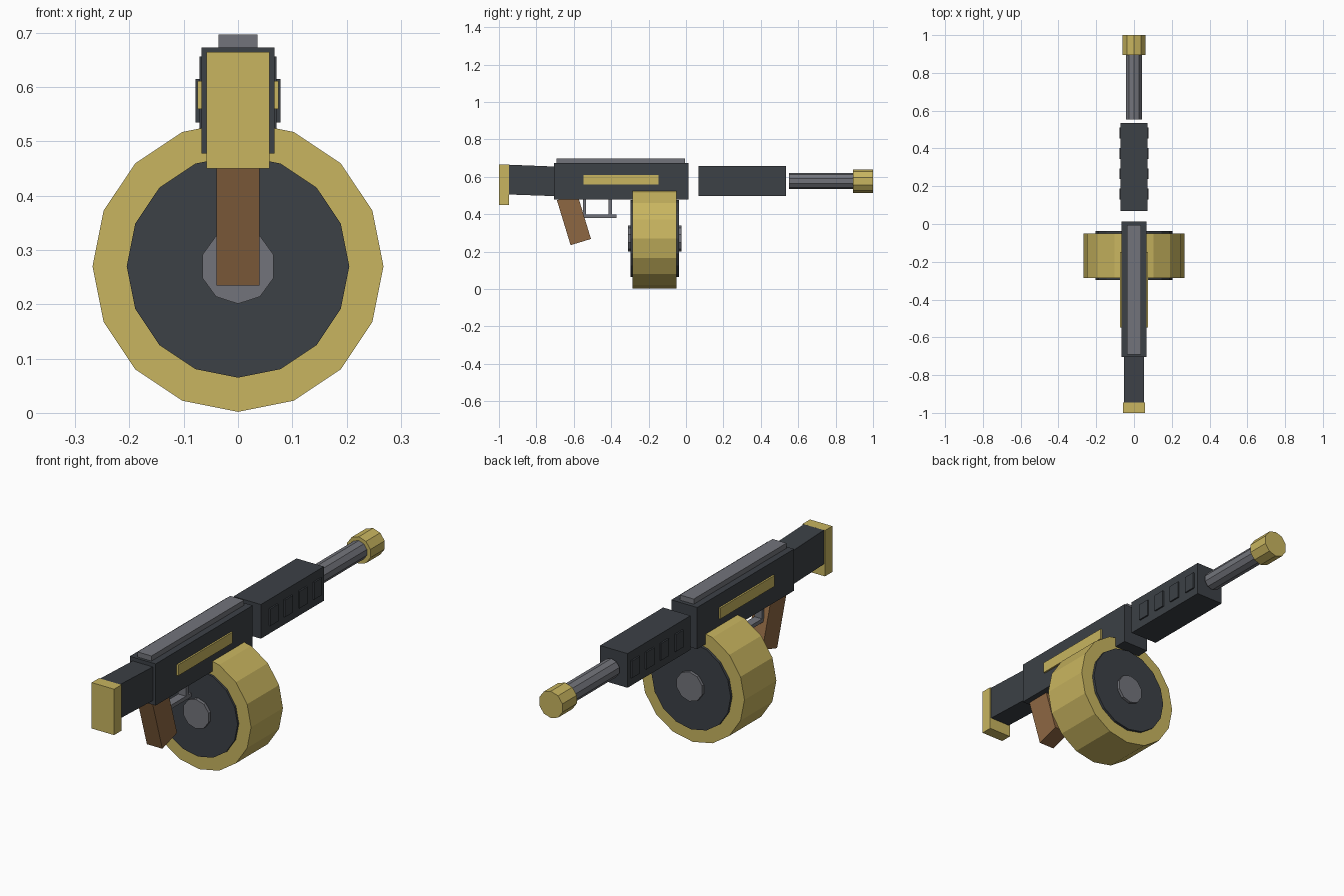
import bpy, bmesh, math
from mathutils import Matrix, Vector

cube = bpy.data.objects.get("Cube")
if cube:
    bpy.data.objects.remove(cube, do_unlink=True)


def make_material(name, color):
    m = bpy.data.materials.new(name)
    m.use_nodes = True
    m.diffuse_color = (*color, 1)
    m.node_tree.nodes["Principled BSDF"].inputs["Base Color"].default_value = (*color, 1)
    return m


GOLD = make_material("gold", (0.58, 0.46, 0.115))
DARK = make_material("dark_steel", (0.045, 0.052, 0.061))
GREY = make_material("grey_steel", (0.17, 0.175, 0.198))
WOOD = make_material("wood", (0.27, 0.135, 0.055))


def finish(name, bm, material):
    bmesh.ops.recalc_face_normals(bm, faces=bm.faces[:])
    mesh = bpy.data.meshes.new(name)
    bm.to_mesh(mesh)
    bm.free()
    mesh.materials.append(material)
    ob = bpy.data.objects.new(name, mesh)
    bpy.context.collection.objects.link(ob)
    return ob


def side_profile(name, points, half_width, material, x=0):
    """Extrude a (y, z) outline across x."""
    bm = bmesh.new()
    face = bm.faces.new([bm.verts.new((x - half_width, y, z)) for y, z in points])
    ext = bmesh.ops.extrude_face_region(bm, geom=[face])
    verts = [v for v in ext["geom"] if isinstance(v, bmesh.types.BMVert)]
    bmesh.ops.translate(bm, verts=verts, vec=Vector((2 * half_width, 0, 0)))
    return finish(name, bm, material)


def box(name, half_width, y0, y1, z0, z1, material, x=0):
    return side_profile(name, [(y0, z0), (y1, z0), (y1, z1), (y0, z1)],
                        half_width, material, x)


def cylinder(name, radius, y0, y1, z, sides, material):
    """Cylinder along y with a vertex pointing straight down."""
    bm = bmesh.new()
    bmesh.ops.create_cone(bm, cap_ends=True, segments=sides, radius1=radius,
                          radius2=radius, depth=y1 - y0)
    # Put one corner on the local axis that becomes vertical
    low = min(bm.verts, key=lambda v: v.co.y)
    turn = -math.pi / 2 - math.atan2(low.co.y, low.co.x)
    mat = (Matrix.Translation((0, (y0 + y1) / 2, z))
           @ Matrix.Rotation(math.pi / 2, 4, 'X') @ Matrix.Rotation(turn, 4, 'Z'))
    bmesh.ops.transform(bm, matrix=mat, verts=bm.verts[:])
    return finish(name, bm, material)


# Receiver and top rail
box("receiver", 0.067, -0.705, 0.013, 0.478, 0.673, DARK)
box("top_rail", 0.036, -0.692, -0.006, 0.67, 0.697, GREY)

# Stock and butt plate
side_profile("stock", [(-0.95, 0.506), (-0.7, 0.497), (-0.7, 0.655), (-0.95, 0.665)],
             0.052, DARK)
box("butt_plate", 0.058, -1.0, -0.946, 0.45, 0.665, GOLD)

# Handguard, barrel and muzzle
box("handguard", 0.071, 0.068, 0.534, 0.497, 0.657, DARK)
cylinder("barrel", 0.044, 0.552, 0.91, 0.578, 10, GREY)
cylinder("muzzle", 0.063, 0.894, 1.0, 0.577, 10, GOLD)

# Side plates and vent plates on both sides
for side, sx in (("left", 1), ("right", -1)):
    box("side_plate_" + side, 0.005, -0.549, -0.147, 0.56, 0.611, GOLD, sx * 0.07)
    for i in range(4):
        y = 0.158 + 0.108 * i
        box(f"vent_{side}_{i + 1}", 0.0045, y - 0.029, y + 0.029, 0.535, 0.615,
            DARK, sx * 0.0735)

# Drum magazine with end discs and hubs
cylinder("drum", 0.268, -0.286, -0.05, 0.27, 16, GOLD)
cylinder("drum_discs", 0.205, -0.296, -0.038, 0.27, 16, DARK)
cylinder("drum_hubs", 0.069, -0.311, -0.025, 0.27, 10, GREY)

# Slanted grip
side_profile("grip", [(-0.617, 0.235), (-0.508, 0.268), (-0.581, 0.508), (-0.69, 0.475)],
             0.04, WOOD)

# Trigger guard
box("guard_bar", 0.02, -0.55, -0.372, 0.38, 0.398, GREY)
box("guard_rear_post", 0.02, -0.55, -0.534, 0.39, 0.48, GREY)
box("guard_front_post", 0.02, -0.414, -0.396, 0.39, 0.48, GREY)
